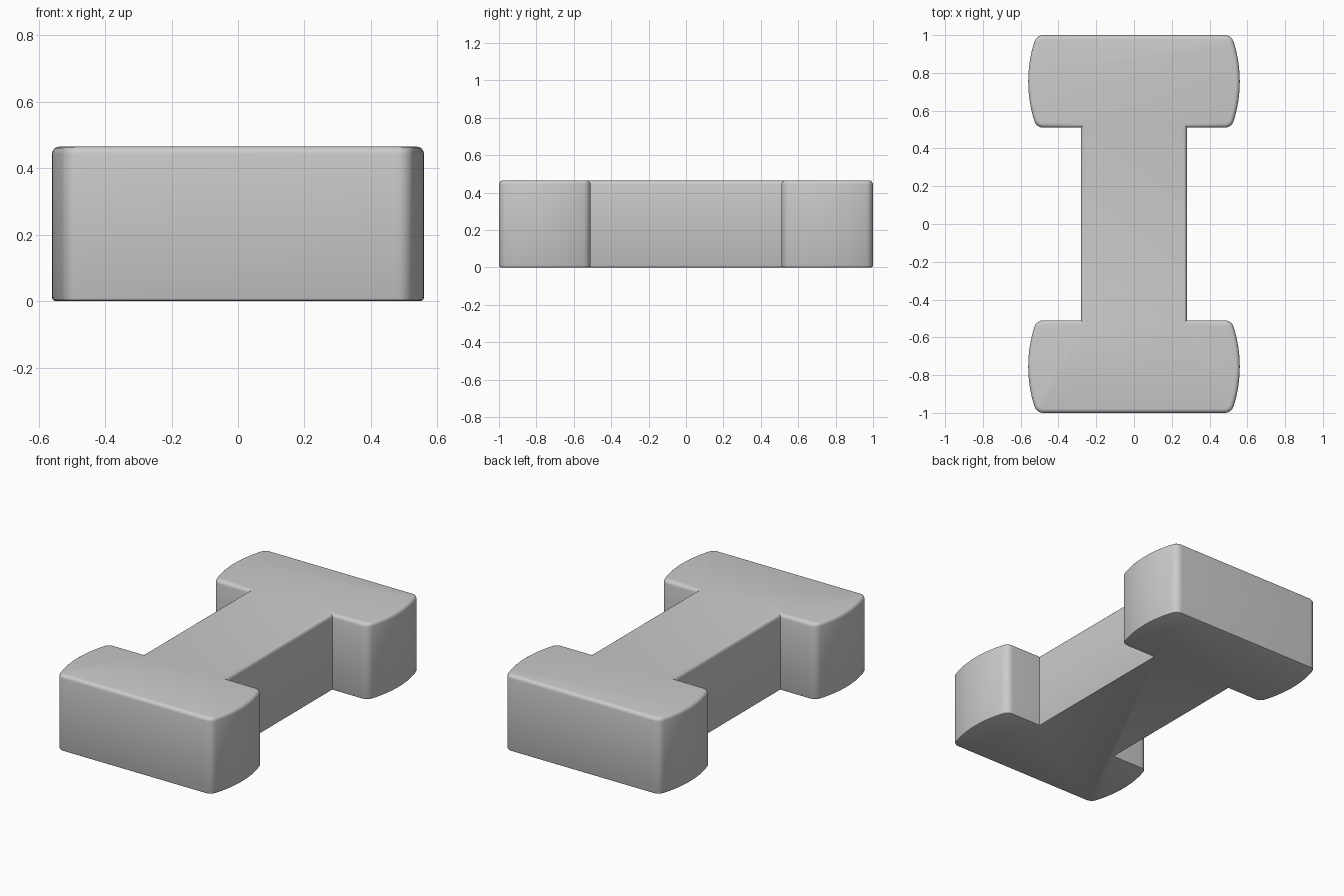
import bpy, bmesh, math

cube = bpy.data.objects.get("Cube")
if cube:
    bpy.data.objects.remove(cube, do_unlink=True)

HEIGHT = 0.465
HALF_END = 0.245      # half depth of each end block
END_Y = 1 - HALF_END
WAIST = 0.28          # half width of the bar between the blocks
ARC_R, FILLET_R = 0.695, 0.05
TIP_X = 0.56


def bulged_side():
    """Right side of an end block: shallow arc blended into rounded corners."""
    arc_x = TIP_X - ARC_R
    reach = HALF_END - FILLET_R
    tangent = math.asin(reach / (ARC_R - FILLET_R))
    fillet_x = arc_x + (ARC_R - FILLET_R) * math.cos(tangent)
    upper = [(arc_x + ARC_R * math.cos(a), ARC_R * math.sin(a))
             for a in (tangent * i / 8 for i in range(8))]
    for i in range(9):
        a = tangent + (math.pi / 2 - tangent) * i / 8
        upper.append((fillet_x + FILLET_R * math.cos(a),
                      reach + FILLET_R * math.sin(a)))
    return [(x, -y) for x, y in reversed(upper[1:])] + upper


# Outline of the right half, front to back, then rotated for the left half
side = bulged_side()
half = [(x, y - END_Y) for x, y in side]
half += [(WAIST, -1 + 2 * HALF_END), (WAIST, 1 - 2 * HALF_END)]
half += [(x, y + END_Y) for x, y in side]
outline = half + [(-x, -y) for x, y in half]

# Extrude the outline
bm = bmesh.new()
base = bm.faces.new([bm.verts.new((x, y, 0)) for x, y in outline])
solid = bmesh.ops.extrude_face_region(bm, geom=[base], use_keep_orig=True)
bmesh.ops.translate(bm, vec=(0, 0, HEIGHT),
                    verts=[v for v in solid["geom"] if isinstance(v, bmesh.types.BMVert)])
bmesh.ops.recalc_face_normals(bm, faces=bm.faces)


# Round the top rim softly and the bottom rim slightly
def round_rim(z, width, segments):
    rim = [e for e in bm.edges if all(abs(v.co.z - z) < 1e-4 for v in e.verts)]
    bmesh.ops.bevel(bm, geom=rim, offset=width, offset_type='OFFSET',
                    segments=segments, profile=0.5, affect='EDGES', clamp_overlap=False)


round_rim(HEIGHT, 0.022, 4)
round_rim(0, 0.01, 2)

mesh = bpy.data.meshes.new("dumbbell_block")
bm.to_mesh(mesh)
bm.free()
block = bpy.data.objects.new("dumbbell_block", mesh)
bpy.context.collection.objects.link(block)

# Plain grey material
grey = bpy.data.materials.new("light_grey")
grey.use_nodes = True
colour = (0.6, 0.6, 0.6, 1)
grey.diffuse_color = colour
grey.node_tree.nodes["Principled BSDF"].inputs["Base Color"].default_value = colour
mesh.materials.append(grey)

bpy.ops.object.select_all(action='DESELECT')
block.select_set(True)
bpy.context.view_layer.objects.active = block
bpy.ops.object.shade_smooth_by_angle(angle=math.radians(35))
